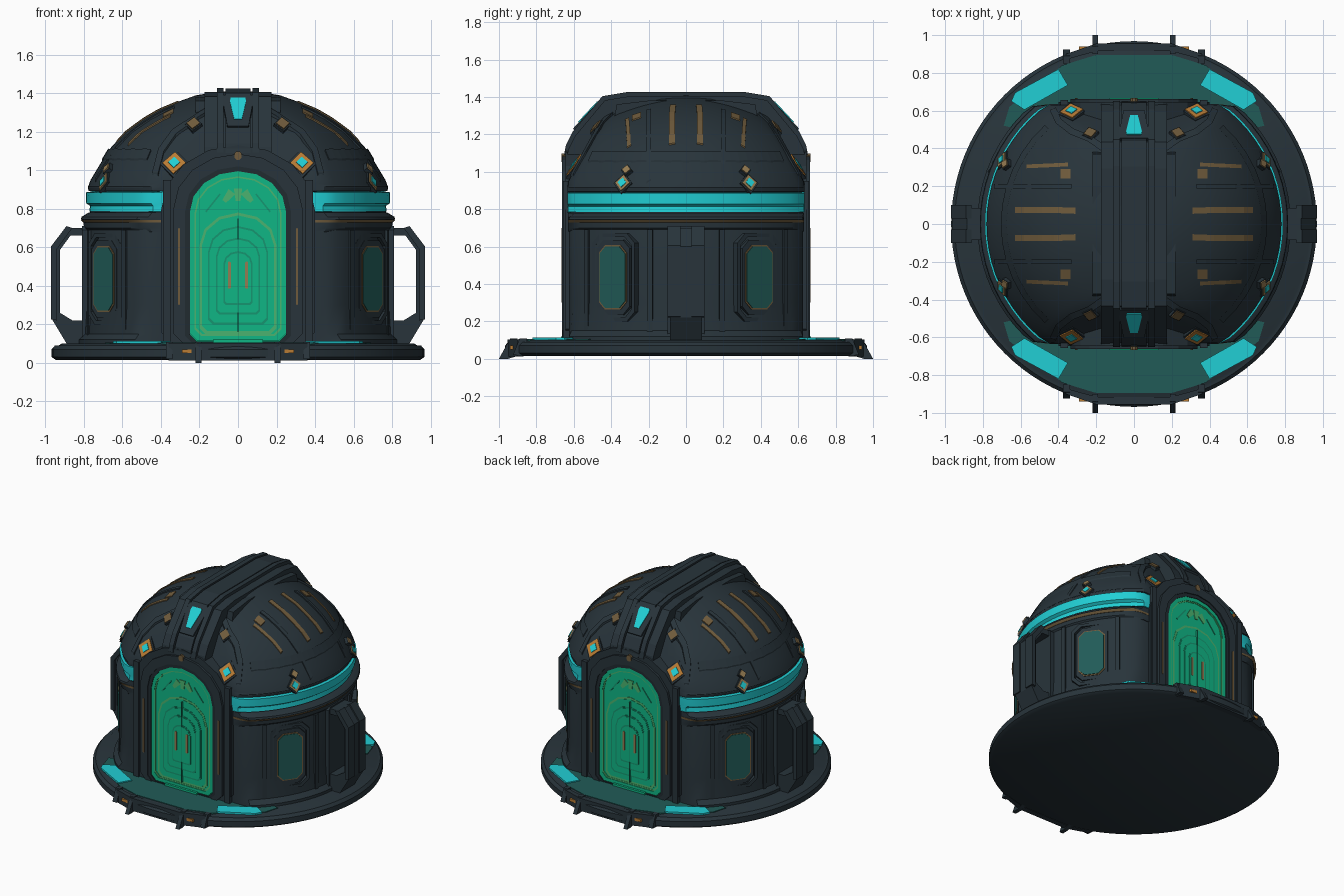
import bpy, bmesh, math
from mathutils import Vector

if "Cube" in bpy.data.objects:
    bpy.data.objects.remove(bpy.data.objects["Cube"])


def mat(name, r, g, b):
    m = bpy.data.materials.new(name)
    m.diffuse_color = (r, g, b, 1)
    m.use_nodes = True
    m.node_tree.nodes["Principled BSDF"].inputs["Base Color"].default_value = m.diffuse_color
    return m


DARK = mat("dark slate", 0.021, 0.034, 0.043)
SHADE = mat("deep slate", 0.015, 0.024, 0.030)
CYAN = mat("bright cyan", 0.015, 0.62, 0.66)
TEAL = mat("dark teal", 0.015, 0.105, 0.096)
GREEN = mat("door green", 0.005, 0.47, 0.235)
DEEP = mat("deep green", 0.008, 0.30, 0.16)
PALE = mat("pale green", 0.07, 0.45, 0.16)
GOLD = mat("dull gold", 0.16, 0.105, 0.045)
ORANGE = mat("orange", 0.48, 0.20, 0.035)
TAN = mat("light tan", 0.30, 0.20, 0.085)

QUAD = [(1, 1), (-1, 1), (1, -1), (-1, -1)]
ENDS = [(1, 1), (1, -1)]
SIDES = [(1, 1), (-1, 1)]


def finish(name, bm, m, smooth=None):
    bmesh.ops.recalc_face_normals(bm, faces=bm.faces)
    me = bpy.data.meshes.new(name)
    bm.to_mesh(me)
    bm.free()
    me.materials.append(m)
    if smooth:
        for p in me.polygons:
            p.use_smooth = True
        me.set_sharp_from_angle(angle=math.radians(smooth))
    ob = bpy.data.objects.new(name, me)
    bpy.context.collection.objects.link(ob)
    return ob


def skin(bm, loops, closed=False):
    """Join loops of points with quads; cap the ends unless closed."""
    vs = [[bm.verts.new(p) for p in l] for l in loops]
    n = len(vs[0])
    for i in range(len(vs) if closed else len(vs) - 1):
        a, b = vs[i], vs[(i + 1) % len(vs)]
        for j in range(n):
            bm.faces.new((a[j], a[(j + 1) % n], b[(j + 1) % n], b[j]))
    if not closed:
        bm.faces.new(vs[0])
        bm.faces.new(vs[-1])


def lathe(name, prof, m, clamp=lambda z: 9, segs=72, smooth=35):
    """Turned profile, cut flat at front and back by a limit that may vary with height."""
    bm = bmesh.new()
    loops = []
    for r, z in prof:
        c = clamp(z)
        ring = [(2 * math.pi * i / segs) for i in range(segs)]
        loops.append([(r * math.cos(a), max(-c, min(c, r * math.sin(a))), z) for a in ring])
    skin(bm, loops)
    return finish(name, bm, m, smooth)


def frame(o, n, up=(0, 0, 1)):
    n = Vector(n).normalized()
    u = Vector(up).cross(n).normalized()
    return Vector(o), u, n.cross(u), n


def radial(deg, r, z, face=None):
    a, f = math.radians(deg), math.radians(deg if face is None else face)
    return frame((math.cos(a) * r, math.sin(a) * r, z), (math.cos(f), math.sin(f), 0))


BACK = frame((0, 0, 0), (0, 1, 0))    # depth runs out along y
SIDE = frame((0, 0, 0), (1, 0, 0))    # depth runs out along x
FLAT = (Vector(), Vector((1, 0, 0)), Vector((0, 1, 0)), Vector((0, 0, 1)))
XZ = (Vector(), Vector((1, 0, 0)), Vector((0, 0, 1)), Vector((0, 1, 0)))


def prism(name, pts, d0, d1, m, fr, sym=QUAD, hole=None):
    """Outline pushed from depth d0 to d1 in a frame, mirrored; optional hole outline."""
    o, u, v, n = fr
    bm = bmesh.new()
    for sx, sy in sym:
        def at(p, d):
            q = o + u * p[0] + v * p[1] + n * d
            return (q.x * sx, q.y * sy, q.z)
        if hole:
            skin(bm, [[at(p, d) for p in l] for l, d in ((pts, d0), (pts, d1), (hole, d1), (hole, d0))], True)
        else:
            skin(bm, [[at(p, d) for p in pts] for d in (d0, d1)])
    return finish(name, bm, m)


def octa(w, h, c):
    return [(-w + c, -h), (w - c, -h), (w, -h + c), (w, h - c), (w - c, h), (-w + c, h), (-w, h - c), (-w, -h + c)]


def rect(x0, x1, y0, y1):
    return [(x0, y0), (x1, y0), (x1, y1), (x0, y1)]


def arch(w, z0, z1, n=8):
    c, s = 0.15 * w, z1 - 0.85 * w
    top = [(w * math.cos(math.pi * i / n), s + 0.85 * w * math.sin(math.pi * i / n)) for i in range(n + 1)]
    return [(-w + c, z0), (w - c, z0), (w, z0 + c)] + top + [(-w, z0 + c)]


# Dome profile, sloping end facets and height lookup
DOME = [(0.78, 0.91), (0.765, 0.95), (0.735, 1.0), (0.675, 1.1), (0.59, 1.195), (0.50, 1.262), (0.42, 1.31),
        (0.32, 1.352), (0.22, 1.388), (0.1, 1.408), (0.01, 1.41)]


def facet(z):
    return 0.63 - 0.55 * max(0, z - 0.95)


def dome_z(x, y):
    r, cap = math.hypot(x, y), 0.95 + (0.63 - abs(y)) / 0.55
    for (r0, z0), (r1, z1) in zip(DOME, DOME[1:]):
        if r >= r1:
            return min(cap, z0 + (z1 - z0) * (r0 - r) / (r0 - r1))
    return 1.41


def strip(name, path, w, h, m, sym=QUAD, steps=8):
    """Raised strip that follows the dome along a plan path."""
    pts = [Vector(a).lerp(Vector(b), i / steps) for a, b in zip(path, path[1:]) for i in range(steps)]
    pts.append(Vector(path[-1]))
    bm = bmesh.new()
    for sx, sy in sym:
        loops = []
        for i, p in enumerate(pts):
            t = (pts[min(i + 1, len(pts) - 1)] - pts[max(i - 1, 0)]).normalized()
            q = Vector((-t.y, t.x)) * w / 2
            a, b = p + q, p - q
            za, zb = dome_z(*a), dome_z(*b)
            loops.append([(e.x * sx, e.y * sy, z) for e, z in
                          ((a, za - 0.03), (a, za + h), (b, zb + h), (b, zb - 0.03))])
        skin(bm, loops)
    return finish(name, bm, m)


# Base disc, with pavement plates and rim prongs
lathe("base_disc", [(0.01, 0.015), (0.945, 0.015), (0.968, 0.03), (0.968, 0.07), (0.95, 0.09), (0.93, 0.09),
                    (0.915, 0.10), (0.01, 0.10)], DARK, segs=96)
half = [(0.2, 0.895), (0.38, 0.84), (0.66, 0.62), (0.69, 0.52), (0.6, 0.5)]
prism("entrance_pavement", half + [(-x, y) for x, y in half[::-1]], 0.095, 0.105, TEAL, FLAT, ENDS)
prism("pavement_light", [(0.35, 0.735), (0.40, 0.82), (0.63, 0.695), (0.65, 0.65), (0.58, 0.605)], 0.1, 0.113, CYAN, FLAT)
prism("rim_prong", [(0.90, 0.015), (0.90, 0.108), (0.94, 0.108), (1.0, 0.0), (0.95, 0.0)], 0.19, 0.22, DARK, SIDE)
prism("small_rim_prong", [(0.85, 0.015), (0.85, 0.108), (0.89, 0.108), (0.925, 0.02)], 0.34, 0.375, DARK, SIDE)
prism("front_step", [(-0.36, 0.87), (-0.2, 0.915), (0.2, 0.915), (0.36, 0.87), (0.36, 0.9), (0.2, 0.955),
                     (-0.2, 0.955), (-0.36, 0.9)], 0.012, 0.104, DARK, FLAT, ENDS)
prism("step_marker", rect(0.23, 0.29, 0.05, 0.07), 0.90, 0.941, ORANGE, BACK)

# Drum wall, ledges and light band
lathe("drum_wall", [(0.83, 0.09), (0.83, 0.12), (0.80, 0.15), (0.79, 0.3), (0.79, 0.69), (0.74, 0.9)], DARK, lambda z: 0.625)
lathe("lower_ledge", [(0.78, 0.68), (0.80, 0.70), (0.802, 0.732), (0.816, 0.745), (0.812, 0.758), (0.775, 0.78),
                      (0.74, 0.78)], DARK, lambda z: 0.63)
lathe("gold_line", [(0.76, 0.728), (0.804, 0.728), (0.8155, 0.742), (0.76, 0.742)], GOLD, lambda z: 0.632)
lathe("light_band", [(0.73, 0.78), (0.772, 0.785), (0.768, 0.815), (0.788, 0.828), (0.79, 0.885), (0.73, 0.893)],
      CYAN, lambda z: 0.633)
lathe("dome_foot_ring", [(0.74, 0.887), (0.776, 0.893), (0.78, 0.915), (0.755, 0.945), (0.7, 0.945)], DARK, lambda z: 0.634)
lathe("dome", DOME, DARK, facet)

# Wall panels, windows and narrow lights
WIN = radial(29.2, 0.787, 0.435, 36)
prism("window_surround", octa(0.14, 0.235, 0.05), -0.08, 0.008, DARK, WIN, hole=octa(0.12, 0.215, 0.045))
prism("window_frame", octa(0.11, 0.2, 0.045), -0.08, 0.010, DARK, WIN)
prism("window_rim", octa(0.091, 0.172, 0.04), -0.02, 0.014, GOLD, WIN)
prism("window_glass", octa(0.084, 0.164, 0.037), -0.02, 0.018, TEAL, WIN)
SLIT = radial(50.2, 0.75, 0.455, 64)
prism("slit_frame", octa(0.045, 0.25, 0.035), -0.08, 0.022, DARK, SLIT)
prism("slit_rim", octa(0.024, 0.125, 0.016), -0.02, 0.027, TAN, SLIT)
prism("slit_light", octa(0.014, 0.112, 0.010), -0.02, 0.032, PALE, SLIT)
for deg, r in ((14, 0.79), (42, 0.785)):
    prism("wall_pilaster", rect(-0.015, 0.015, -0.3, 0.29), -0.05, 0.014, DARK, radial(deg, r, 0.4))
prism("side_panel", octa(0.1, 0.3, 0.02), -0.05, 0.02, DARK, radial(0, 0.79, 0.41), SIDES)

# Side handles
LOOP = [(0.78, 0.70), (0.885, 0.70), (0.962, 0.60), (0.962, 0.22), (0.89, 0.10), (0.78, 0.10), (0.78, 0.22),
        (0.86, 0.22), (0.925, 0.26), (0.925, 0.585), (0.87, 0.66), (0.78, 0.66)]
prism("handle", LOOP, -0.085, 0.085, DARK, XZ, SIDES)
prism("handle_rib", [(0.86, 0.7), (0.89, 0.71), (0.97, 0.605), (0.97, 0.225), (0.94, 0.22), (0.94, 0.59)],
      0.03, 0.1, DARK, XZ)

# Doorway frames on both ends
prism("arch_collar", arch(0.40, 0.1, 1.13), 0.48, 0.645, DARK, BACK, ENDS, arch(0.30, 0.1, 1.04))
prism("door_frame", arch(0.335, 0.1, 1.085), 0.5, 0.662, DARK, BACK, ENDS, arch(0.275, 0.1, 1.02))
prism("door_inner_frame", arch(0.28, 0.1, 1.025), 0.5, 0.655, SHADE, BACK, ENDS, arch(0.25, 0.11, 0.995))
prism("frame_strip", octa(0.006, 0.2, 0.004), 0.6, 0.666, GOLD, frame((0.306, 0, 0.5), (0, 1, 0)))
prism("outer_pilaster", rect(0.35, 0.39, 0.1, 0.95), 0.6, 0.657, DARK, BACK)
prism("arch_stud", octa(0.018, 0.022, 0.01), 0.6, 0.666, GOLD, frame((0, 0, 1.075), (0, 1, 0)), ENDS)

# Door leaf: nested panels
prism("door_leaf", arch(0.252, 0.11, 0.998), 0.5, 0.643, GREEN, BACK, ENDS)
prism("door_edge", arch(0.25, 0.115, 0.995), 0.6, 0.651, GREEN, BACK, ENDS, arch(0.226, 0.14, 0.968))
prism("door_edge_line", arch(0.228, 0.14, 0.97), 0.6, 0.647, PALE, BACK, ENDS, arch(0.218, 0.15, 0.96))
prism("door_sill", rect(-0.13, 0.13, 0.1, 0.12), 0.6, 0.667, GREEN, BACK, ENDS)
for i, (w, z0, z1, m) in enumerate([(0.20, 0.15, 0.78, PALE), (0.188, 0.165, 0.765, GREEN), (0.155, 0.2, 0.71, DEEP),
                                    (0.147, 0.21, 0.70, GREEN), (0.115, 0.25, 0.65, DEEP), (0.107, 0.26, 0.64, GREEN),
                                    (0.075, 0.3, 0.58, DEEP), (0.067, 0.31, 0.57, GREEN)]):
    prism("door_panel", arch(w, z0, z1, 6), 0.6, 0.645 + 0.002 * i, m, BACK, ENDS)
prism("door_seam", rect(-0.003, 0.003, 0.16, 0.75), 0.6, 0.661, DEEP, BACK, ENDS)
prism("door_handle", octa(0.008, 0.07, 0.004), 0.6, 0.663, TAN, frame((0.045, 0, 0.455), (0, 1, 0)))
for s in (-1, 0, 1):
    fan = frame((0.05 * s, 0, 0.875 - 0.01 * abs(s)), (0, 1, 0), (-0.8 * s, 0, 1))
    prism("fan_ray", [(-0.012, -0.035), (0.012, -0.035), (0.022, 0.03), (-0.022, 0.03)], 0.6, 0.648, PALE, fan, ENDS)
for s in (-1, 1):
    fan = frame((0.13 * s, 0, 0.83), (0, 1, 0), (-0.8 * s, 0, 1))
    prism("arch_line", rect(-0.004, 0.004, -0.06, 0.06), 0.6, 0.647, DEEP, fan, ENDS)

# Roof ridge with keystones at each end
SLOPE = [(0.645, 1.08), (0.635, 1.13), (0.60, 1.2), (0.44, 1.392), (0.3, 1.415)]


def ridge(name, x0, x1, lift, m, sym):
    prof = [(y + lift * 0.6, z + lift) for y, z in SLOPE]
    prism(name, prof + [(-y, z) for y, z in prof[::-1]], x0, x1, m, SIDE, sym)


ridge("roof_ridge", -0.175, 0.175, -0.010, DARK, [(1, 1)])
ridge("ridge_channel", -0.065, 0.065, 0.008, DARK, [(1, 1)])
ridge("ridge_rail", 0.075, 0.11, 0.012, DARK, SIDES)
prism("ridge_shoulder", [(0.40, 1.2), (0.37, 1.36), (0.2, 1.38), (-0.2, 1.38), (-0.37, 1.36), (-0.40, 1.2)],
      -0.22, 0.22, DARK, SIDE, [(1, 1)])
KEY = frame((0, 0.526, 1.294), (0, 0.73, 0.68))
prism("keystone", [(-0.055, -0.1), (0.055, -0.1), (0.085, 0.12), (-0.085, 0.12)], -0.04, 0.014, DARK, KEY, ENDS)
prism("keystone_light", [(-0.02, -0.055), (0.02, -0.055), (0.042, 0.07), (0.038, 0.095), (-0.038, 0.095),
                         (-0.042, 0.07)], 0, 0.019, CYAN, KEY, ENDS)

# Dome ribs and stripes
strip("facet_rib", [(0.16, 0.40), (0.24, 0.455), (0.33, 0.49), (0.40, 0.545), (0.43, 0.61)], 0.035, 0.014, DARK)
arc = [(0.69 * math.cos(math.radians(a)), 0.69 * math.sin(math.radians(a))) for a in range(-48, 49, 8)]
strip("dome_girdle", arc, 0.03, 0.010, DARK, SIDES, 2)
strip("dome_seam", [(0.33, 0.20), (0.74, 0.20)], 0.025, 0.010, DARK)
strip("long_stripe", [(0.31, 0.070), (0.44, 0.075), (0.63, 0.075)], 0.032, 0.007, GOLD)
strip("short_stripe", [(0.35, 0.315), (0.57, 0.305)], 0.020, 0.007, GOLD)
strip("dome_spot", [(0.335, 0.265), (0.39, 0.265)], 0.05, 0.007, GOLD)

# Diamond studs on the dome
DIA = [(0, -1), (1, 0), (0, 1), (-1, 0)]
for name, o, n, s, gem, rim in (("arch_gem", (0.33, 0.588, 1.03), (0.1, 0.82, 0.56), 0.068, 0.5, ORANGE),
                                ("side_gem", (0.69, 0.335, 0.935), (0.8, 0.36, 0.4), 0.048, 0.58, TAN),
                                ("brow_stud", (0.23, 0.475, 1.235), (0.15, 0.72, 0.64), 0.040, 0, GOLD),
                                ("side_stud", (0.675, 0.315, 1.005), (0.75, 0.33, 0.55), 0.028, 0, TAN)):
    fr = frame(o, n)
    for part, k, d, m in (("_base", 1.25, 0.010, DARK), ("_rim", 1, 0.017, rim), ("_light", gem, 0.022, CYAN)):
        if k:
            prism(name + part, [(x * s * k * 0.9, y * s * k) for x, y in DIA], -0.05, d, m, fr)
